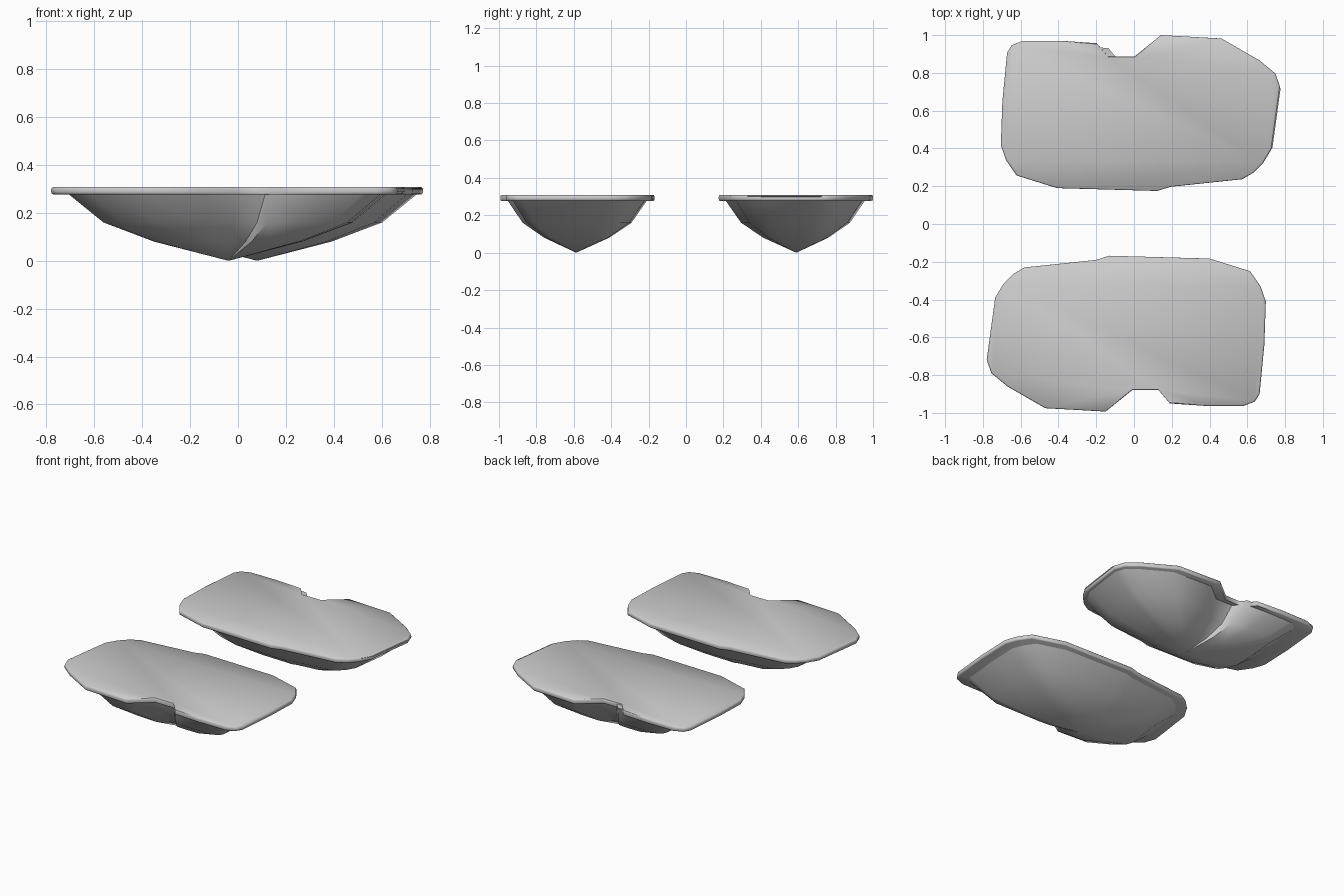
import bpy, bmesh, math

if "Cube" in bpy.data.objects:
    bpy.data.objects.remove(bpy.data.objects["Cube"])

# Outline of the front island seen from above, counter-clockwise
OUTLINE = [(-0.78, -0.72), (-0.755, -0.79), (-0.67, -0.86), (-0.47, -0.975),
           (-0.15, -0.993), (-0.01, -0.88), (0.13, -0.88), (0.19, -0.95),
           (0.38, -0.963), (0.58, -0.963), (0.64, -0.94), (0.665, -0.90),
           (0.69, -0.64), (0.698, -0.41), (0.67, -0.33), (0.615, -0.25),
           (0.40, -0.183), (-0.13, -0.168), (-0.20, -0.19), (-0.58, -0.23),
           (-0.64, -0.265), (-0.69, -0.315), (-0.735, -0.39)]
CENTRE = (-0.04, -0.587)


def loft(name, rings, tip=None):
    """Stack scaled copies of the outline, given as (scale, z) from top to bottom."""
    bm = bmesh.new()
    cx, cy = CENTRE
    loops = [[bm.verts.new((cx + (x - cx) * s, cy + (y - cy) * s, z))
              for x, y in OUTLINE] for s, z in rings]
    n = len(OUTLINE)
    bm.faces.new(loops[0])
    for a, b in zip(loops, loops[1:]):
        for i in range(n):
            j = (i + 1) % n
            bm.faces.new((a[i], b[i], b[j], a[j]))
    if tip is None:
        bm.faces.new(loops[-1][::-1])
    else:
        point = bm.verts.new((cx, cy, tip))
        for i in range(n):
            bm.faces.new((loops[-1][i], point, loops[-1][(i + 1) % n]))
    bmesh.ops.recalc_face_normals(bm, faces=bm.faces)
    mesh = bpy.data.meshes.new(name)
    bm.to_mesh(mesh)
    bm.free()
    obj = bpy.data.objects.new(name, mesh)
    bpy.context.collection.objects.link(obj)
    bpy.ops.object.select_all(action='DESELECT')
    obj.select_set(True)
    bpy.context.view_layer.objects.active = obj
    bpy.ops.object.shade_smooth_by_angle(angle=math.radians(50))
    return obj


# Front island: rounded ground slab and tapering rock below
slab = loft("front_ground_slab", [(0.988, 0.308), (0.997, 0.304), (1.0, 0.296),
                                  (1.0, 0.288), (0.997, 0.281), (0.988, 0.277)])
rock = loft("front_rock_underside", [(0.94, 0.302), (0.905, 0.28), (0.705, 0.16),
                                     (0.42, 0.08)], tip=0.0)

# Back island: the same parts turned half round, rock slightly shifted sideways
for src, name, shift in ((slab, "back_ground_slab", (-0.007, 0.007)),
                         (rock, "back_rock_underside", (0.04, 0.003))):
    copy = bpy.data.objects.new(name, src.data)
    bpy.context.collection.objects.link(copy)
    copy.rotation_euler.z = math.pi
    copy.location = (shift[0], shift[1], 0)
